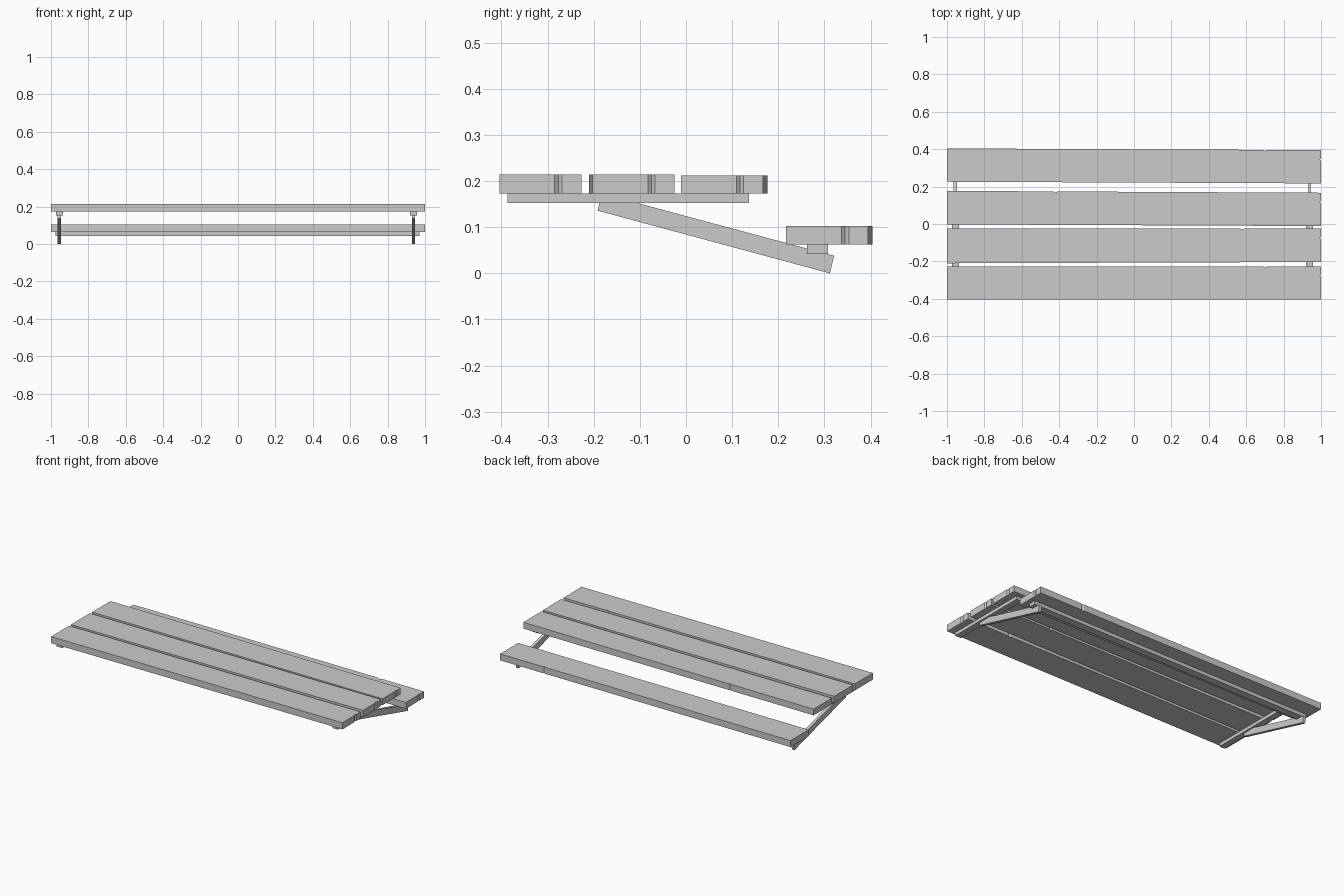
import bpy, bmesh
from mathutils import Vector

if "Cube" in bpy.data.objects:
    bpy.data.objects.remove(bpy.data.objects["Cube"])


def prism(name, outline, depth):
    """Extrude a closed planar outline of 3D points along the depth vector."""
    bm = bmesh.new()
    face = bm.faces.new([bm.verts.new(p) for p in outline])
    ext = bmesh.ops.extrude_face_region(bm, geom=[face])
    bmesh.ops.translate(bm, vec=Vector(depth),
                        verts=[v for v in ext["geom"] if isinstance(v, bmesh.types.BMVert)])
    bmesh.ops.recalc_face_normals(bm, faces=bm.faces)
    mesh = bpy.data.meshes.new(name)
    bm.to_mesh(mesh)
    bm.free()
    ob = bpy.data.objects.new(name, mesh)
    bpy.context.collection.objects.link(ob)
    return ob


def box(name, x0, x1, y0, y1, z0, z1):
    return prism(name, [(x0, y0, z0), (x1, y0, z0), (x1, y1, z0), (x0, y1, z0)],
                 (0, 0, z1 - z0))


def plank(name, front, back, z0, z1, nick_x):
    """Slightly tapered board; front/back hold the edge y at the left and right ends.
    A small chip is cut in the back edge and one in the right end."""
    def back_y(x):
        return back[0] + (back[1] - back[0]) * (x + 1) / 2
    ym = front[1] + 0.72 * (back[1] - front[1])
    pts = [(-1, front[0]), (1, front[1]),
           (1, ym - 0.008), (0.994, ym), (1, ym + 0.008), (1, back[1]),
           (nick_x + 0.01, back_y(nick_x + 0.01)), (nick_x, back_y(nick_x) - 0.006),
           (nick_x - 0.01, back_y(nick_x - 0.01)), (-1, back[0])]
    return prism(name, [(x, y, z0) for x, y in pts], (0, 0, z1 - z0))


# table top boards and the lower seat board
plank("top_board_front", (-0.404, -0.404), (-0.227, -0.227), 0.173, 0.214, 0.7)
plank("top_board_middle", (-0.210, -0.203), (-0.025, -0.025), 0.173, 0.214, 0.58)
plank("top_board_back", (-0.002, -0.011), (0.177, 0.167), 0.173, 0.212, -0.42)
plank("seat_board", (0.226, 0.217), (0.404, 0.395), 0.063, 0.103, 0.7)

# long batten under the seat board
box("seat_batten", -0.975, 0.97, 0.262, 0.308, 0.042, 0.063)

# cross battens and sloping arms at both ends
for side, x in (("left", -0.955), ("right", 0.938)):
    box(side + "_cross_batten", x - 0.019, x + 0.019, -0.387, 0.137, 0.153, 0.1735)
    arm = [(-0.192, 0.136), (0.312, 0.0), (0.321, 0.038), (-0.182, 0.173)]
    prism(side + "_arm", [(x - 0.009, y, z) for y, z in arm], (0.018, 0, 0))
